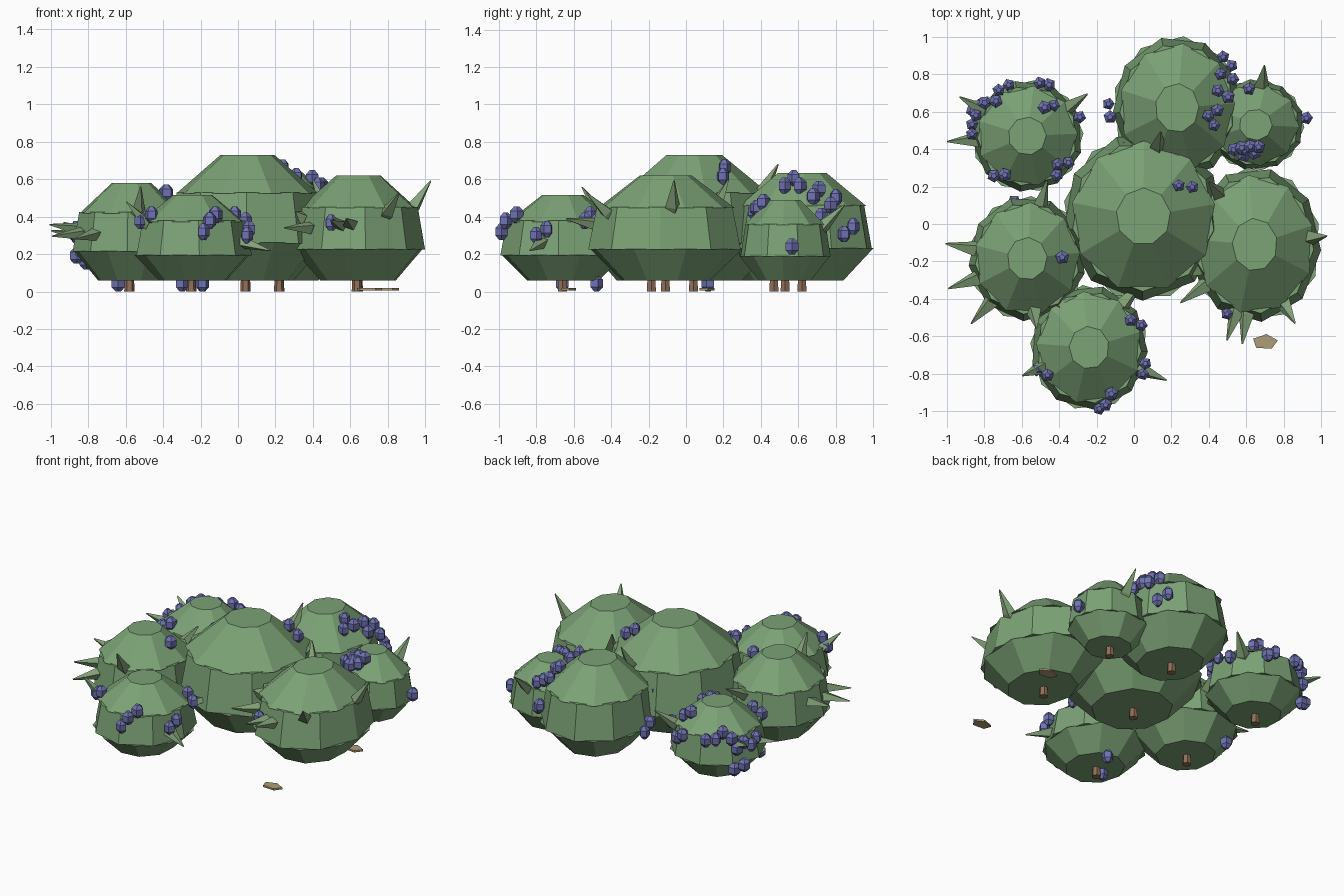
import bpy, bmesh, math, random
from mathutils import Vector, Matrix

if "Cube" in bpy.data.objects:
    bpy.data.objects.remove(bpy.data.objects["Cube"])

random.seed(4)


def material(name, rgb):
    m = bpy.data.materials.new(name)
    m.diffuse_color = (*rgb, 1)
    m.use_nodes = True
    m.node_tree.nodes["Principled BSDF"].inputs["Base Color"].default_value = m.diffuse_color
    return m


GREEN = material("foliage_green", (0.20, 0.36, 0.18))
PALE = material("leaf_green", (0.23, 0.36, 0.19))
TAN = material("dry_leaf", (0.42, 0.34, 0.19))
BROWN = material("bark", (0.28, 0.16, 0.10))
BLUE = material("berry_blue", (0.16, 0.17, 0.45))


def finish(name, bm, mat):
    me = bpy.data.meshes.new(name)
    bmesh.ops.recalc_face_normals(bm, faces=bm.faces)
    bm.to_mesh(me)
    bm.free()
    me.materials.append(mat)
    ob = bpy.data.objects.new(name, me)
    bpy.context.collection.objects.link(ob)


def lathe(bm, rings, sides, centre, rx=1, ry=1, turn=0):
    """Closed faceted solid from (radius, height) rings."""
    loops = []
    for r, z in rings:
        angles = [turn + math.tau * i / sides for i in range(sides)]
        loops.append([bm.verts.new((centre[0] + rx * r * math.cos(a),
                                    centre[1] + ry * r * math.sin(a),
                                    centre[2] + z)) for a in angles])
    for a, b in zip(loops, loops[1:]):
        for i in range(sides):
            j = (i + 1) % sides
            bm.faces.new((a[i], a[j], b[j], b[i]))
    bm.faces.new(loops[0][::-1])
    bm.faces.new(loops[-1])


# Bushes: x, y, radius x, radius y, top height
bushes = {
    "centre": (0.05, 0.04, 0.43, 0.45, 0.73),
    "back": (0.23, 0.62, 0.345, 0.385, 0.635),
    "right": (0.645, -0.11, 0.355, 0.415, 0.62),
    "left": (-0.57, -0.185, 0.315, 0.335, 0.58),
    "back_left": (-0.57, 0.47, 0.30, 0.30, 0.50),
    "front": (-0.24, -0.66, 0.315, 0.335, 0.515),
    "back_right": (0.65, 0.53, 0.26, 0.245, 0.49),
}
SIDES = 9
LOW, LOW_R, HIGH, HIGH_R, TOP_R, FOOT = 0.30, 0.58, 0.70, 0.89, 0.34, 0.06


def on_bush(name, degrees, f, out=0.0):
    """Point on a bush at a compass angle and a fraction f of its height."""
    x, y, rx, ry, top = bushes[name]
    if f < LOW:
        r = LOW_R + (1 - LOW_R) * f / LOW
    elif f < HIGH:
        r = 1 + (HIGH_R - 1) * (f - LOW) / (HIGH - LOW)
    else:
        r = HIGH_R + (TOP_R - HIGH_R) * (f - HIGH) / (1 - HIGH)
    a = math.radians(degrees)
    return Vector((x + (rx * r + out) * math.cos(a), y + (ry * r + out) * math.sin(a),
                   FOOT + f * (top - FOOT)))


for name, (x, y, rx, ry, top) in bushes.items():
    z1, z2 = FOOT + LOW * (top - FOOT), FOOT + HIGH * (top - FOOT)
    turn = random.uniform(0, 0.7)
    half = math.pi / SIDES
    bm = bmesh.new()
    # bowl, belt and crown, each turned half a facet from the last
    lathe(bm, [(LOW_R, FOOT), (1, z1)], SIDES, (x, y, 0), rx, ry, turn)
    lathe(bm, [(1, z1 - 0.003), (HIGH_R, z2)], SIDES, (x, y, 0), rx, ry, turn + half)
    lathe(bm, [(HIGH_R + 0.01, z2 - 0.006), (TOP_R, top)], SIDES, (x, y, 0), rx, ry, turn)
    finish(name + "_bush", bm, GREEN)
    # stem
    bm = bmesh.new()
    lathe(bm, [(0.028, 0), (0.022, 0.12)], 6, (x - 0.01, y, 0))
    finish(name + "_stem", bm, BROWN)

# Berry clusters per bush: angle, height fraction, number of berries
clusters = {
    "back_left": [(163, .55, 4), (150, .23, 2), (132, .7, 3), (110, .68, 1), (72, .6, 2),
                  (54, .83, 2), (20, .6, 1), (235, .72, 2), (317, .75, 3)],
    "back": [(182, .3, 2), (215, .6, 1), (30, .7, 2), (40, .43, 2), (16, .78, 2), (-13, .88, 3)],
    "back_right": [(100, .8, 1), (8, .42, 1), (240, .85, 3), (262, .9, 4)],
    "centre": [(35, .83, 2)],
    "left": [(2, .9, 1)],
    "right": [(245, .55, 1)],
    "front": [(207, .7, 2), (27, .7, 2), (-20, .53, 2), (280, .57, 1), (292, .7, 2)],
}


def berry(bm, p):
    k = 0.036 * random.uniform(0.92, 1.08)
    lathe(bm, [(0.4, -0.043), (1, -0.02), (1, 0.02), (0.4, 0.043)], 5, p, k, k,
          random.uniform(0, 1.2))


for name, groups in clusters.items():
    bm = bmesh.new()
    for angle, f, count in groups:
        for i in range(count):
            side = (i - (count - 1) / 2) * 10
            berry(bm, on_bush(name, angle + side, f + 0.07 * (i % 2), 0.022))
    finish(name + "_berries", bm, BLUE)

# Fallen berries
bm = bmesh.new()
for x, y in [(-.64, .12), (-.30, -.66), (-.19, -.48)]:
    berry(bm, (x, y, 0.043))
finish("fallen_berries", bm, BLUE)

# Pointed leaves per bush: angle, upward pitch
leaves = {
    "back_left": [(150, 20), (184, 10), (35, 35)],
    "left": [(170, 8), (200, -5), (75, 30), (228, -8), (308, 18), (278, 55)],
    "front": [(202, 45), (-22, -15), (50, 8)],
    "right": [(300, 40), (252, 8), (262, 10), (200, 25), (215, 0), (6, 57), (130, 58)],
    "centre": [(78, 60), (-18, 10)],
    "back_right": [(82, 45)],
}
for name, items in leaves.items():
    bm = bmesh.new()
    for angle, pitch in items:
        a, t = math.radians(angle), math.radians(pitch)
        d = Vector((math.cos(a) * math.cos(t), math.sin(a) * math.cos(t), math.sin(t)))
        leaf = bmesh.new()
        lathe(leaf, [(0.7, -0.04), (1, 0.015), (0.1, 0.175)], 4, (0, 0, 0), 0.043, 0.036, 0.4)
        leaf.transform(Matrix.Translation(on_bush(name, angle, 0.5 + pitch / 300, -0.025))
                       @ d.to_track_quat('Z', 'Y').to_matrix().to_4x4())
        part = bpy.data.meshes.new("leaf_part")
        leaf.to_mesh(part)
        leaf.free()
        bm.from_mesh(part)
        bpy.data.meshes.remove(part)
    finish(name + "_pointed_leaves", bm, PALE)

# Fallen dry leaves
for i, (x, y) in enumerate([(0.70, -0.63), (0.79, 0.11)]):
    bm = bmesh.new()
    lathe(bm, [(1, 0.006), (1, 0.018)], 5, (x, y, 0), 0.07, 0.042, 0.2)
    finish(f"fallen_leaf_{i + 1}", bm, TAN)
